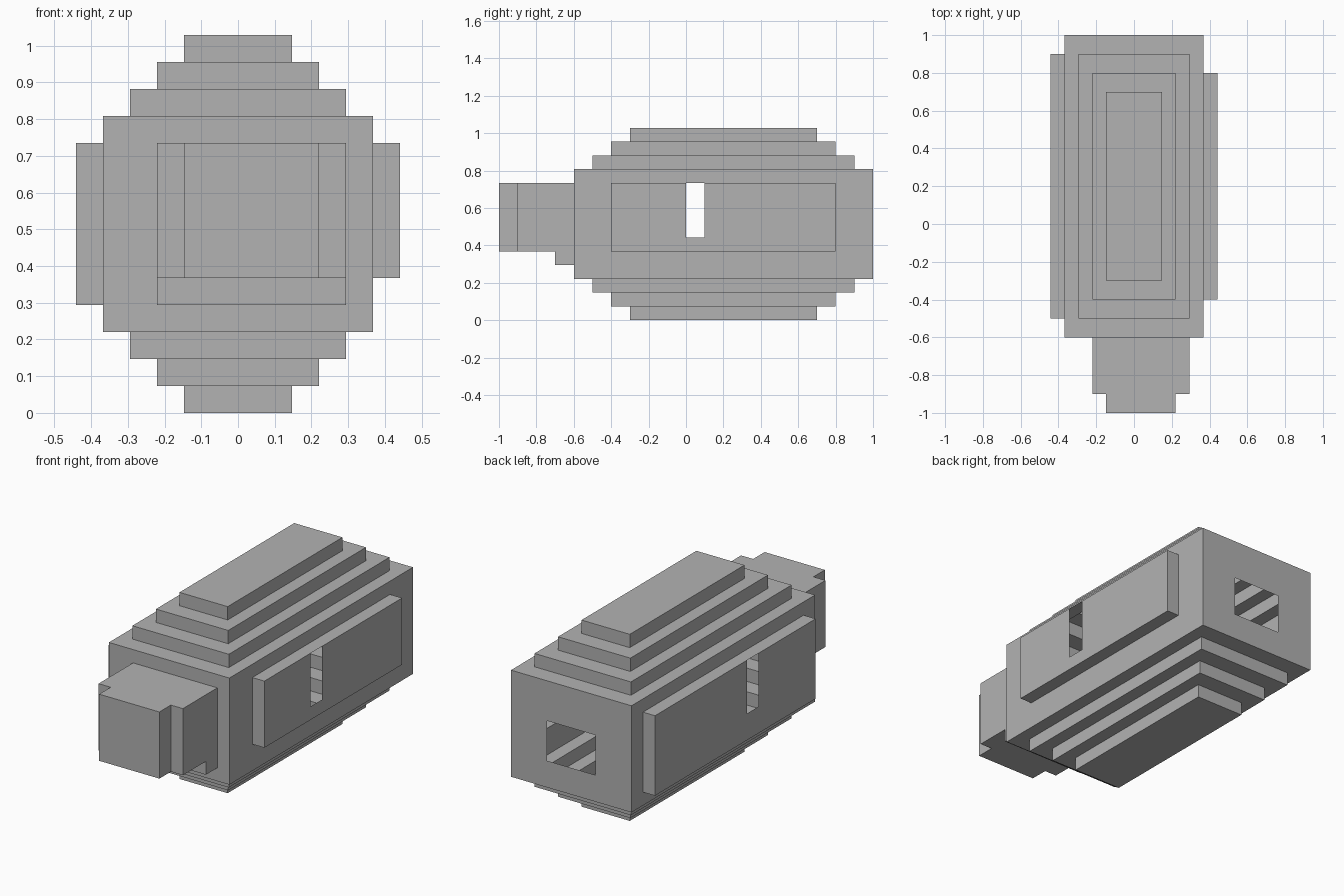
import bpy
import bmesh
from mathutils import Vector

old = bpy.data.objects.get("Cube")
if old:
    bpy.data.objects.remove(old, do_unlink=True)

# Size of one building block along x, y and z
BLOCK = Vector((0.0735, 0.1, 0.0735))

grey = bpy.data.materials.new("plain_grey")
grey.use_nodes = True
grey.diffuse_color = (0.448, 0.448, 0.448, 1)
grey.node_tree.nodes["Principled BSDF"].inputs["Base Color"].default_value = grey.diffuse_color

SIDES = {"left": (0, 1), "right": (0, -1), "back": (1, 1),
         "front": (1, -1), "top": (2, 1), "bottom": (2, -1)}


def add_sheet(bm, box, axis, sign, hole):
    """One thin wall of a box, with the outline of the hole box left open."""
    lo, hi = box
    b, c = (axis + 1) % 3, (axis + 2) % 3
    level = hi[axis] if sign > 0 else lo[axis]

    def stops(k):
        cuts = {lo[k], hi[k]}
        if hole:
            cuts |= {hole[0][k], hole[1][k]}
        return sorted(cuts)

    def inside(k, value):
        return hole[0][k] < value < hole[1][k]

    bs, cs = stops(b), stops(c)
    for b0, b1 in zip(bs, bs[1:]):
        for c0, c1 in zip(cs, cs[1:]):
            if hole and inside(b, (b0 + b1) / 2) and inside(c, (c0 + c1) / 2):
                continue
            corners = [(b0, c0), (b1, c0), (b1, c1), (b0, c1)]
            if sign < 0:
                corners.reverse()
            verts = []
            for u, v in corners:
                p = Vector((0, 0, 0))
                p[axis], p[b], p[c] = level, u, v
                verts.append(bm.verts.new(p * BLOCK))
            bm.faces.new(verts)


def shell(name, box, open_sides=(), holes=None):
    """Hollow thin-walled box; some sides may be open or have holes."""
    holes = holes or {}
    bm = bmesh.new()
    for side, (axis, sign) in SIDES.items():
        if side not in open_sides:
            add_sheet(bm, box, axis, sign, holes.get(side))
    bmesh.ops.remove_doubles(bm, verts=bm.verts, dist=0.0001)
    mesh = bpy.data.meshes.new(name)
    bm.to_mesh(mesh)
    bm.free()
    mesh.materials.append(grey)
    obj = bpy.data.objects.new(name, mesh)
    bpy.context.collection.objects.link(obj)
    return obj


# Box corners, counted in blocks
body = ((-5, -6, 3), (5, 10, 11))
left_panel = ((5, -4, 5), (6, 8, 10))
right_panel = ((-6, -5, 4), (-5, 9, 10))
side_slot = ((-6, 0, 6), (6, 1, 10))
back_window = ((-2, 9, 5), (2, 10, 8))
neck = ((-3, -9, 5), (4, -6, 10))
neck_foot = ((-3, -7, 4), (4, -6, 5))
nose = ((-2, -10, 5), (3, -9, 10))
neck_opening = ((-3, -7, 4), (4, -6, 10))


def tier(step, above):
    """Step 1 to 3 of the stepped roof, or of the stepped underside."""
    z = 10 + step if above else 3 - step
    return ((step - 5, step - 6, z), (5 - step, 10 - step, z + 1))


# Main body with windows
shell("body", body, holes={
    "front": neck_opening, "back": back_window, "left": left_panel,
    "right": right_panel, "top": tier(1, True), "bottom": tier(1, False)})

# Stepped roof and underside
for above, label, outer, inner in ((True, "roof_step", "top", "bottom"),
                                   (False, "base_step", "bottom", "top")):
    for step in (1, 2, 3):
        following = tier(step + 1, above) if step < 3 else None
        shell(f"{label}_{step}", tier(step, above), (inner,), {outer: following})

# Raised side panels with slots
shell("left_panel", left_panel, ("right",), {"left": side_slot})
shell("right_panel", right_panel, ("left",), {"right": side_slot})

# Front projection
shell("neck", neck, ("back",), {"front": nose, "bottom": neck_foot})
shell("neck_foot", neck_foot, ("back", "top"))
shell("nose", nose, ("back",))
